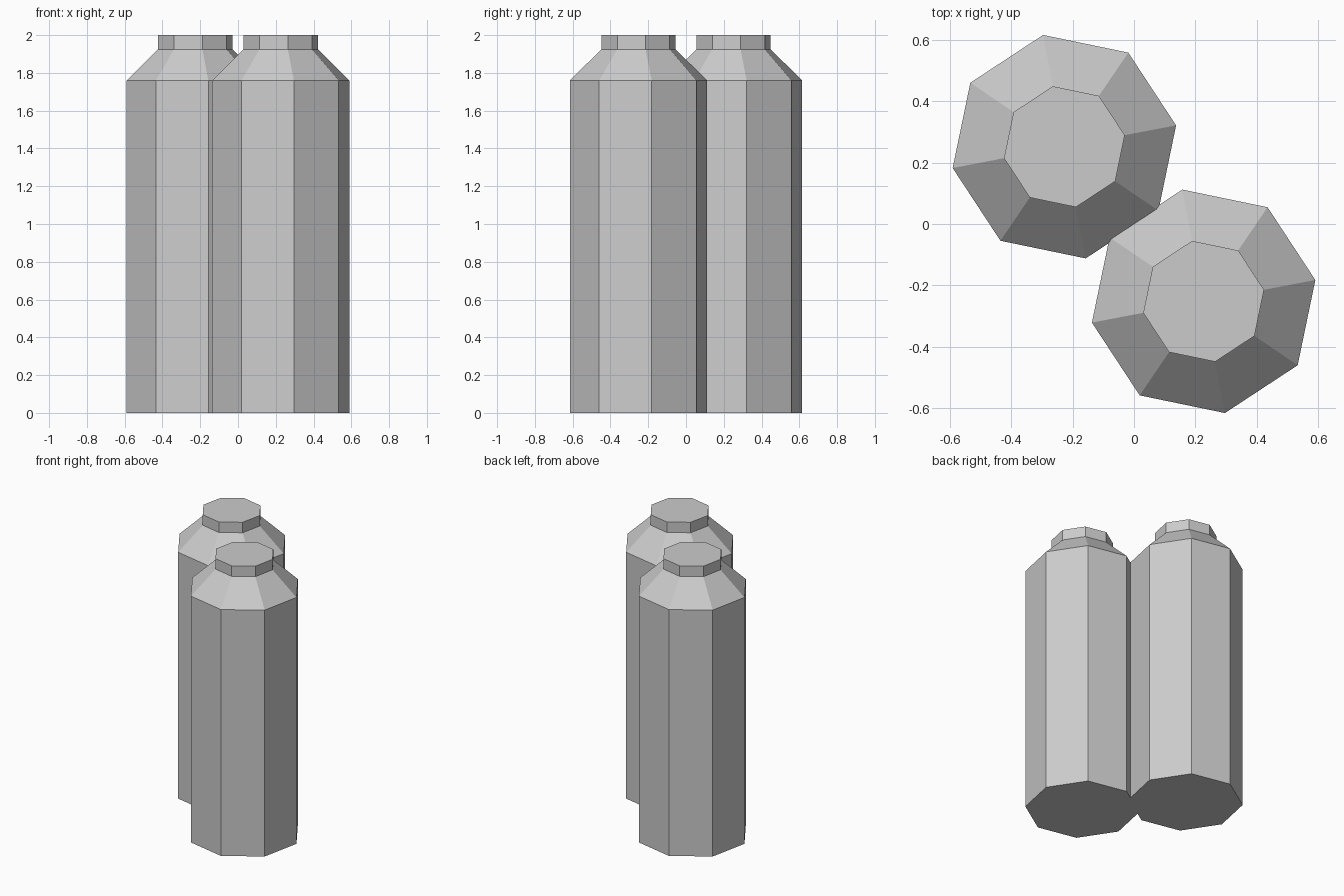
import bpy, bmesh, math

if "Cube" in bpy.data.objects:
    bpy.data.objects.remove(bpy.data.objects["Cube"])

grey = bpy.data.materials.new("light_grey")
grey.diffuse_color = (0.6, 0.6, 0.6, 1)
grey.use_nodes = True
grey.node_tree.nodes["Principled BSDF"].inputs["Base Color"].default_value = grey.diffuse_color

# Tank outline as (radius, height): body, sloped shoulder, short neck
PROFILE = [(0.37, 0.0), (0.37, 1.76), (0.2, 1.925), (0.2, 2.0)]
SIDES = 8
TURN = math.radians(10.8)


def tank(name, x, y):
    bm = bmesh.new()
    rings = []
    for r, z in PROFILE:
        rings.append([bm.verts.new((r * math.cos(TURN + math.tau * i / SIDES),
                                    r * math.sin(TURN + math.tau * i / SIDES), z))
                      for i in range(SIDES)])
    for low, high in zip(rings, rings[1:]):
        for i in range(SIDES):
            j = (i + 1) % SIDES
            bm.faces.new((low[i], low[j], high[j], high[i]))
    # bottom and top caps
    bm.faces.new(rings[0][::-1])
    bm.faces.new(rings[-1])
    mesh = bpy.data.meshes.new(name)
    bm.to_mesh(mesh)
    bm.free()
    mesh.materials.append(grey)
    obj = bpy.data.objects.new(name, mesh)
    obj.location = (x, y, 0)
    bpy.context.collection.objects.link(obj)


# Two touching tanks on the diagonal
tank("rear_left_tank", -0.2265, 0.2515)
tank("front_right_tank", 0.2265, -0.2515)
